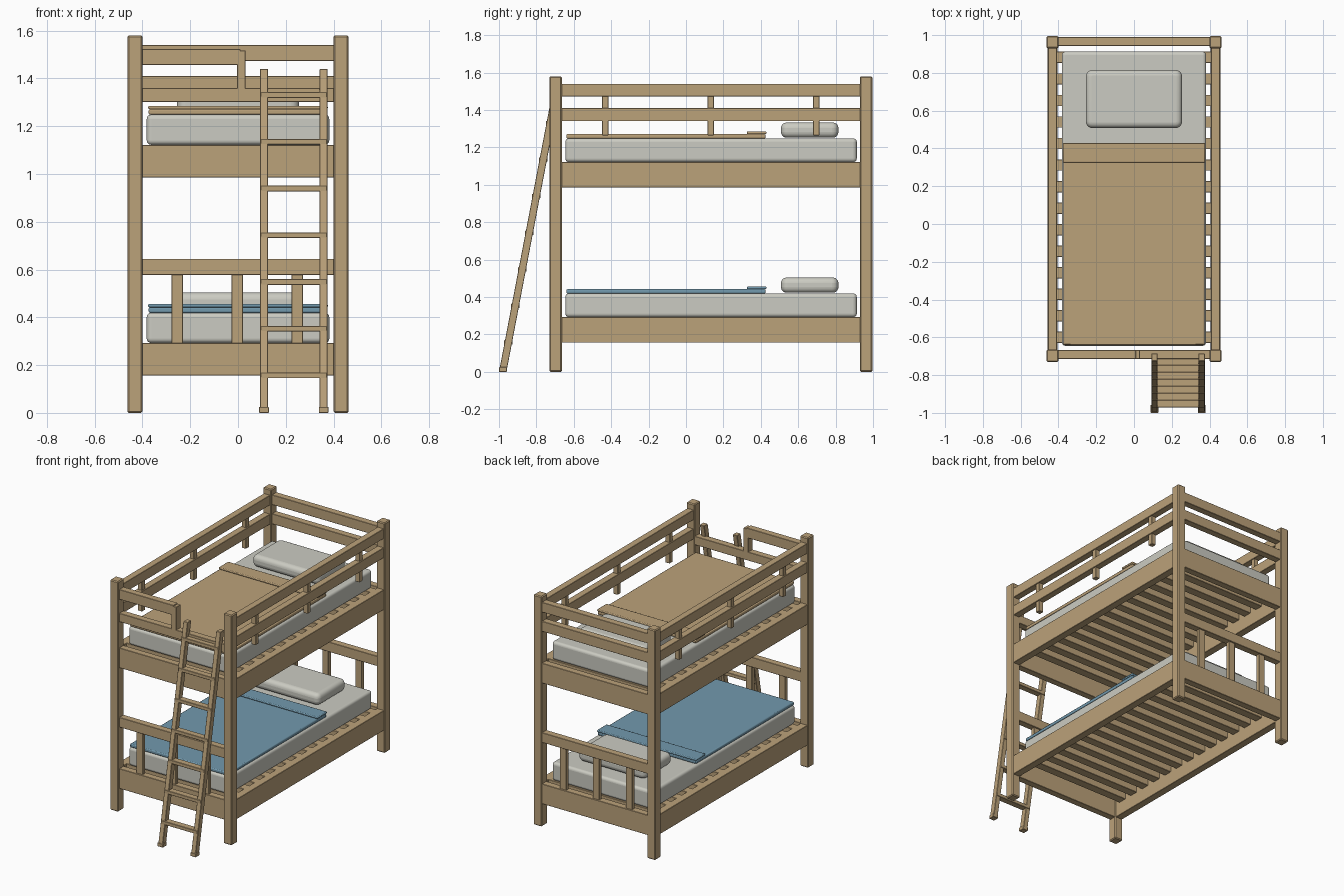
import bpy
import math
from mathutils import Vector

cube = bpy.data.objects.get("Cube")
if cube:
    bpy.data.objects.remove(cube, do_unlink=True)


def material(name, rgb):
    m = bpy.data.materials.new(name)
    m.use_nodes = True
    m.diffuse_color = (*rgb, 1)
    m.node_tree.nodes["Principled BSDF"].inputs["Base Color"].default_value = (*rgb, 1)
    return m


WOOD = material("warm wood", (0.50, 0.36, 0.195))
LINEN = material("pale linen", (0.60, 0.60, 0.54))
BLUE = material("blue blanket", (0.17, 0.32, 0.42))
TAN = material("tan blanket", (0.50, 0.36, 0.195))


def box(name, x, y, z, mat=WOOD, bevel=0.002, segments=1):
    """Box between (min, max) pairs, with bevelled edges."""
    bpy.ops.mesh.primitive_cube_add(size=1, location=[sum(p) / 2 for p in (x, y, z)])
    ob = bpy.context.object
    ob.name = name
    ob.scale = [p[1] - p[0] for p in (x, y, z)]
    bpy.ops.object.transform_apply(location=False, rotation=False, scale=True)
    ob.data.materials.append(mat)
    mod = ob.modifiers.new("edges", "BEVEL")
    mod.width, mod.segments = bevel, segments
    if segments > 1:
        bpy.ops.object.shade_smooth_by_angle(angle=math.radians(40))
    return ob


def cushion(name, x, y, z, corner, edge):
    """Soft block: rounded plan corners, then rounded rims."""
    ob = box(name, x, y, z, LINEN, edge, 5)
    mod = ob.modifiers["edges"]
    mod.limit_method = "ANGLE"
    mod.angle_limit = math.radians(50)
    attr = ob.data.attributes.new("bevel_weight_edge", "FLOAT", "EDGE")
    for e in ob.data.edges:
        a, b = (ob.data.vertices[i].co for i in e.vertices)
        attr.data[e.index].value = 1.0 if abs(a.z - b.z) > 0.01 else 0.0
    plan = ob.modifiers.new("corners", "BEVEL")
    plan.limit_method = "WEIGHT"
    plan.width, plan.segments = corner, 5
    ob.modifiers.move(1, 0)
    return ob


FRONT, BACK = (-0.715, -0.668), (0.942, 0.99)
ACROSS, ALONG = (-0.41, 0.41), (-0.67, 0.94)
SIDES = (("left", 1), ("right", -1))
ENDS = (("front", FRONT), ("back", BACK))


def mirrored(s, a, b):
    return tuple(sorted((s * a, s * b)))


# Corner posts
for side, s in SIDES:
    for end, y in (("front", (-0.73, -0.664)), ("back", (0.93, 0.996))):
        box(f"{end}_{side}_post", mirrored(s, 0.40, 0.463), y, (0, 1.58), bevel=0.006)

# Two bunks: frame, slats and bedding
for bunk, base, cloth in (("lower", 0.156, BLUE), ("upper", 0.985, TAN)):
    deck = base + 0.137
    top = deck + 0.126
    for side, s in SIDES:
        box(f"{bunk}_{side}_bed_rail", mirrored(s, 0.405, 0.457), ALONG, (base, deck))
    for end, y in ENDS:
        box(f"{bunk}_{end}_bed_rail", ACROSS, y, (base, deck))
    for i in range(14):
        y = -0.60 + i * 0.114
        box(f"{bunk}_slat_{i + 1}", ACROSS, (y - 0.03, y + 0.03), (deck - 0.045, deck))
    cushion(f"{bunk}_mattress", (-0.382, 0.382), (-0.645, 0.913), (deck, top), 0.02, 0.018)
    cushion(f"{bunk}_pillow", (-0.255, 0.255), (0.508, 0.815),
            (top + 0.004, top + 0.085), 0.035, 0.03)
    box(f"{bunk}_blanket", (-0.374, 0.374), (-0.64, 0.425), (top, top + 0.023), cloth, 0.006, 2)
    box(f"{bunk}_blanket_fold", (-0.376, 0.376), (0.325, 0.43),
        (top + 0.023, top + 0.037), cloth, 0.005, 2)

# Lower head and foot boards
for end, y in ENDS:
    box(f"lower_{end}_board_rail", ACROSS, y, (0.577, 0.645))
    mid = sum(y) / 2
    for i in (-1, 0, 1):
        x = i * 0.251 - 0.003
        box(f"lower_{end}_baluster_{i + 2}", (x - 0.024, x + 0.024),
            (mid - 0.014, mid + 0.014), (0.29, 0.58))

# Upper guard rails on the sides and back
for level, z in (("low", (1.34, 1.41)), ("high", (1.472, 1.54))):
    for side, s in SIDES:
        box(f"{level}_{side}_guard_rail", mirrored(s, 0.408, 0.455), ALONG, z)
    box(f"{level}_back_guard_rail", ACROSS, BACK, z)
for side, s in SIDES:
    for i in range(3):
        y = -0.432 + i * 0.564
        box(f"{side}_guard_strut_{i + 1}", mirrored(s, 0.415, 0.448),
            (y - 0.017, y + 0.017), (1.265, 1.475))

# Front guard with an opening for the ladder
box("front_guard_rail", ACROSS, FRONT, (1.301, 1.36))
box("front_short_rail", (-0.41, 0.01), FRONT, (1.455, 1.523))
box("front_guard_strut", (-0.005, 0.032), FRONT, (1.355, 1.517))

# Sloping ladder
foot, head = Vector((0, -0.98, 0)), Vector((0, -0.705, 1.44))
for side, x in (("right", (0.092, 0.125)), ("left", (0.342, 0.375))):
    rail = box(f"ladder_{side}_stringer", x, (-0.02, 0.02), (0, 1.44))
    for v in rail.data.vertices:
        z = v.co.z + rail.location.z
        v.co.y += foot.lerp(head, z / 1.44).y
    box(f"ladder_{side}_foot", (x[0] - 0.004, x[1] + 0.004), (-1.0, -0.958), (0, 0.025))
for i in range(7):
    z = 0.157 + i * 0.1955
    y = foot.lerp(head, z / 1.44).y
    box(f"ladder_rung_{i + 1}", (0.094, 0.373), (y - 0.022, y + 0.022), (z - 0.012, z + 0.012))
